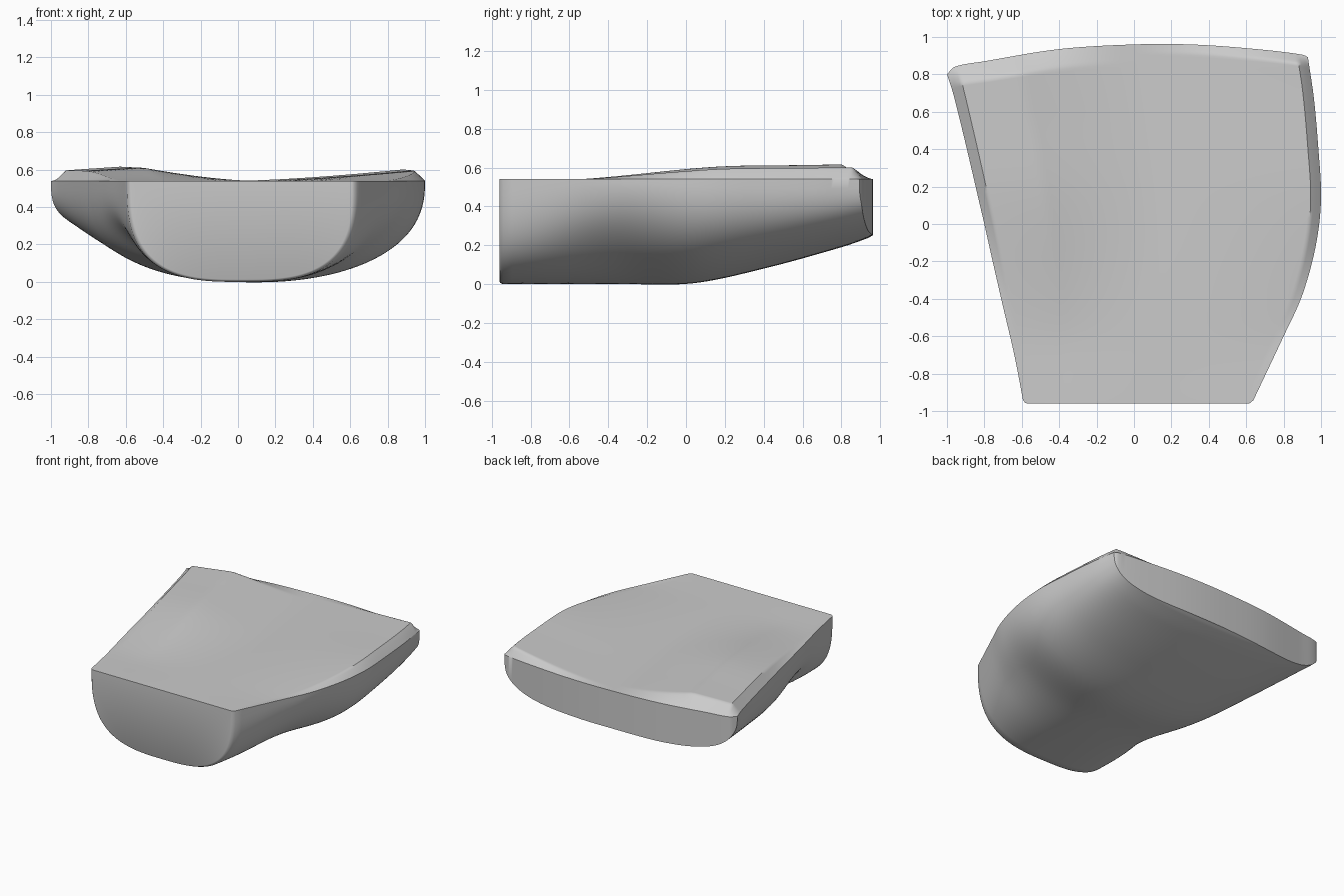
import bpy, bmesh, math

cube = bpy.data.objects.get("Cube")
if cube:
    bpy.data.objects.remove(cube, do_unlink=True)

RIM = 0.54
LENGTH = 0.96
COLUMNS, STATIONS = 72, 64

# Plan outlines, keel line and curved back as (position, value) pairs
RIGHT_EDGE = [(-0.96, -0.59), (-0.7, -0.64), (-0.4, -0.71), (0, -0.8), (0.48, -0.9), (0.96, -1.0)]
LEFT_EDGE = [(-0.96, 0.63), (-0.6, 0.8), (-0.38, 0.9), (-0.1, 0.975), (0.15, 1.0),
             (0.45, 0.985), (0.75, 0.96), (0.96, 0.93)]
KEEL = [(-0.96, 0.0), (-0.3, 0.0), (0.04, 0.005), (0.4, 0.08), (0.8, 0.19), (0.93, 0.235), (0.96, 0.25)]
BACK = [(-1.0, 0.8), (-0.96, 0.84), (-0.8, 0.87), (-0.4, 0.935), (0, 0.96), (0.3, 0.96),
        (0.6, 0.94), (0.9, 0.905), (0.95, 0.88)]
# Section squareness along the length
RIGHT_POWER = [(-0.96, 3.0), (-0.5, 2.6), (0, 2.6), (0.96, 3.0)]
LEFT_POWER = [(-0.96, 3.0), (-0.4, 2.0), (0.1, 2.4), (0.96, 3.0)]
# Height of the raised sides of the top
LIFT = [(-0.96, 0.0), (-0.55, 0.0), (0.15, 0.05), (0.6, 0.057), (0.85, 0.06)]


def curve(table, p):
    """Smooth interpolation through a short table."""
    p = min(max(p, table[0][0]), table[-1][0])
    last = len(table) - 1

    def slope(i):
        a, b = table[max(i - 1, 0)], table[min(i + 1, last)]
        return (b[1] - a[1]) / (b[0] - a[0])

    for i in range(last):
        (x0, y0), (x1, y1) = table[i], table[i + 1]
        if p <= x1:
            h = x1 - x0
            t = (p - x0) / h
            return (y0 * (1 + 2 * t) * (1 - t) ** 2 + slope(i) * h * t * (1 - t) ** 2
                    + y1 * t * t * (3 - 2 * t) + slope(i + 1) * h * t * t * (t - 1))


def clamp(v):
    return min(max(v, 0.0), 1.0)


def column(station, s, inset):
    """Top and bottom point at one station, s from -1 (right) to 1 (left)."""
    xr, xl = curve(RIGHT_EDGE, station), curve(LEFT_EDGE, station)
    mid, half = (xl + xr) / 2, (xl - xr) / 2 * inset
    x = mid + half * s
    back = curve(BACK, x)
    y = station * back / LENGTH if station > 0 else station
    a = abs(s)

    # Underside: superellipse section with a hollow in each flank
    power = curve(RIGHT_POWER if s < 0 else LEFT_POWER, station)
    depth = max(0.0, 1 - a ** power) ** (1 / power)
    keel = curve(KEEL, y)
    low = RIM - (RIM - keel) * depth * (1 - (1 - inset) * 0.8)
    hollow = math.exp(-((station + 0.45) / 0.2) ** 2)
    hollow *= math.exp(-((depth - 0.7) / 0.25) ** 2) * a ** 2
    x_low = x - math.copysign((0.085 if s < 0 else 0.02) * hollow, s)

    # Top: dished, with bevels falling to the rim at the sides and back
    dish = 1.3 * min(1, a / 0.62) ** 1.5 if s < 0 else (a / 0.93) ** 1.5
    if s < 0:
        dish *= 1 - 0.25 * clamp((a - 0.62) / 0.31)
    side_bevel = clamp((1 - a) / 0.06)
    back_bevel = clamp((back - y) / (0.1 if s < 0 else 0.05))
    high = RIM + curve(LIFT, y) * dish * side_bevel * back_bevel
    return (x, y, high), (x_low, y, low)


# Stations are closer together at both ends; the first rings round the front edge
rings = [(-LENGTH, 0.97), (-LENGTH + 0.004, 0.985), (-LENGTH + 0.018, 1.0)]
for j in range(1, STATIONS + 1):
    t = math.sin(math.pi / 2 * j / STATIONS)
    rings.append((-LENGTH + 0.018 + (2 * LENGTH - 0.018) * t, 1.0))

bm = bmesh.new()
grid = []
for station, inset in rings:
    row = []
    for k in range(COLUMNS + 1):
        s = -math.cos(math.pi * k / COLUMNS)
        s = max(-1.0, min(1.0, s))
        top, low = column(station, s, inset)
        row.append((bm.verts.new(top), bm.verts.new(low)))
    grid.append(row)

# Top, underside and the two end walls
for k in range(COLUMNS):
    for a, b in zip(grid, grid[1:]):
        bm.faces.new((a[k][0], a[k + 1][0], b[k + 1][0], b[k][0]))
        bm.faces.new((a[k][1], b[k][1], b[k + 1][1], a[k + 1][1]))
    for row in (grid[0], grid[-1]):
        bm.faces.new((row[k][0], row[k][1], row[k + 1][1], row[k + 1][0]))
bmesh.ops.remove_doubles(bm, verts=bm.verts[:], dist=0.0001)
bmesh.ops.recalc_face_normals(bm, faces=bm.faces[:])

mesh = bpy.data.meshes.new("dished_block")
bm.to_mesh(mesh)
bm.free()

# Plain grey
grey = bpy.data.materials.new("plain_grey")
grey.use_nodes = True
colour = (0.6, 0.6, 0.6, 1)
grey.diffuse_color = colour
grey.node_tree.nodes["Principled BSDF"].inputs["Base Color"].default_value = colour
mesh.materials.append(grey)

block = bpy.data.objects.new("dished_block", mesh)
bpy.context.collection.objects.link(block)
bpy.ops.object.select_all(action="DESELECT")
block.select_set(True)
bpy.context.view_layer.objects.active = block
bpy.ops.object.shade_smooth_by_angle(angle=math.radians(40))
